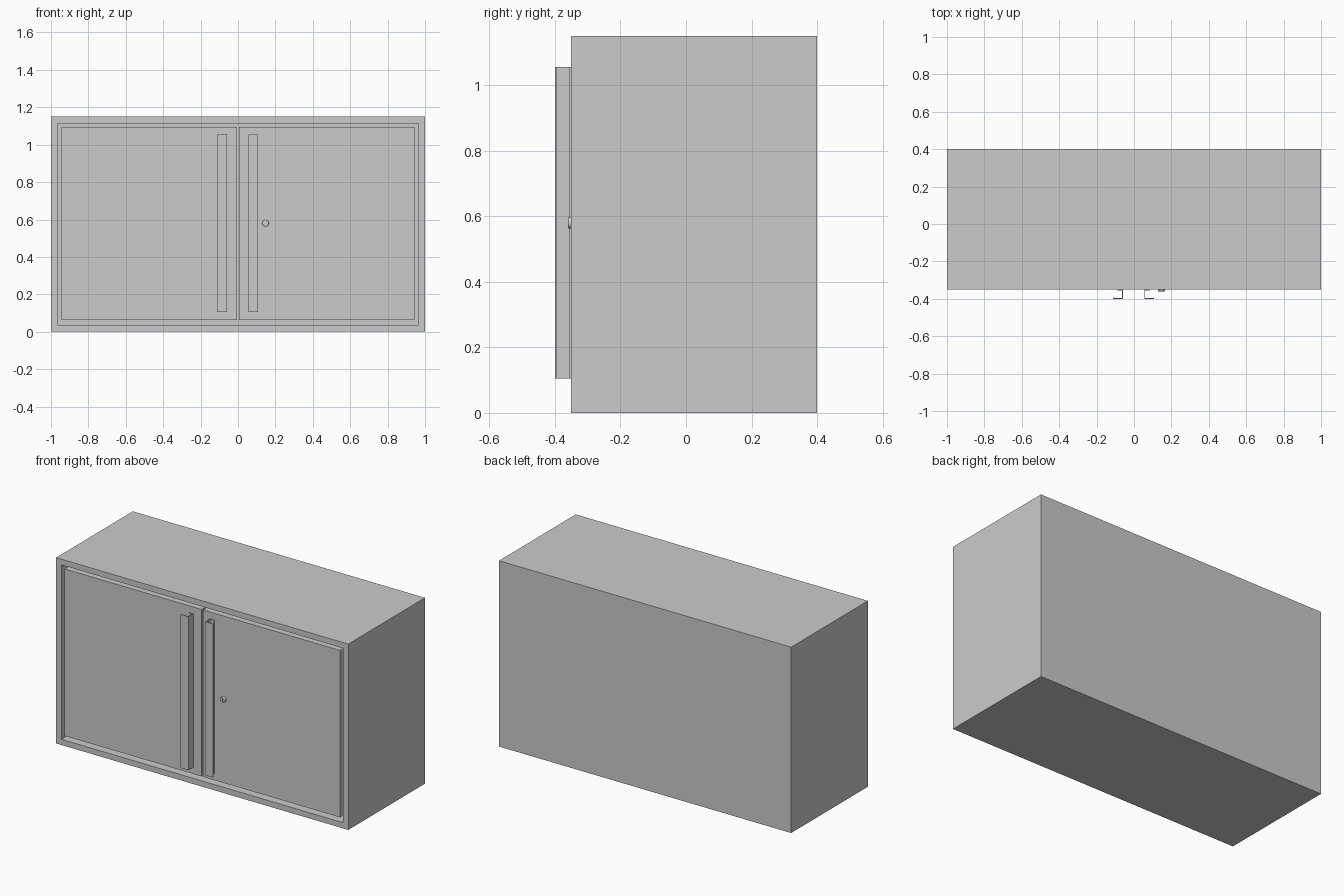
import bpy, bmesh, math
from mathutils import Matrix, Vector

if "Cube" in bpy.data.objects:
    bpy.data.objects.remove(bpy.data.objects["Cube"])


def finish(name, bm):
    bmesh.ops.recalc_face_normals(bm, faces=bm.faces)
    mesh = bpy.data.meshes.new(name)
    bm.to_mesh(mesh)
    bm.free()
    obj = bpy.data.objects.new(name, mesh)
    bpy.context.collection.objects.link(obj)
    return obj


def box_bm(lo, hi):
    lo, hi = Vector(lo), Vector(hi)
    bm = bmesh.new()
    bmesh.ops.create_cube(bm, size=1, matrix=Matrix.Translation((lo + hi) / 2)
                          @ Matrix.Diagonal((*(hi - lo), 1)))
    return bm


# Carcass: box with an inset front opening pushed back to a hollow interior
bm = box_bm((-1, -0.35, 0), (1, 0.4, 1.15))
front = min(bm.faces, key=lambda f: f.calc_center_median().y)
bmesh.ops.inset_region(bm, faces=[front], thickness=0.05)
cavity = bmesh.ops.extrude_face_region(bm, geom=[front])
bmesh.ops.delete(bm, geom=[front], context='FACES')
bmesh.ops.translate(bm, vec=(0, 0.72, 0),
                    verts=[v for v in cavity['geom'] if isinstance(v, bmesh.types.BMVert)])
finish("carcass", bm)

# Handle section: short mounting flange, web, wide grip flange with a small lip
T = 0.005
HANDLE = [(0.083, -0.35), (0.055, -0.35), (0.055, -0.4), (0.108, -0.4), (0.108, -0.393),
          (0.103, -0.393), (0.103, -0.4 + T), (0.055 + T, -0.4 + T),
          (0.055 + T, -0.35 - T), (0.083, -0.35 - T)]

for side, s in (("left", -1), ("right", 1)):
    # Flush door panel with a thin gap all round
    x0, x1 = sorted((s * 0.005, s * 0.943))
    finish(side + "_door", box_bm((x0, -0.349, 0.062), (x1, -0.31, 1.095)))

    # Full-height folded handle
    bm = bmesh.new()
    face = bm.faces.new([bm.verts.new((s * (x + (0.004 if s < 0 else 0)), y, 0.105))
                         for x, y in HANDLE])
    ext = bmesh.ops.extrude_face_region(bm, geom=[face])
    bmesh.ops.translate(bm, vec=(0, 0, 0.95),
                        verts=[v for v in ext['geom'] if isinstance(v, bmesh.types.BMVert)])
    finish(side + "_handle", bm)

# Lock cylinder with rounded rim
bm = bmesh.new()
bmesh.ops.create_cone(bm, cap_ends=True, segments=32, radius1=0.018, radius2=0.018, depth=0.02,
                      matrix=Matrix.Translation((0.147, -0.35, 0.58))
                      @ Matrix.Rotation(math.radians(90), 4, 'X'))
rim = [e for e in bm.edges if all(v.co.y < -0.355 for v in e.verts)]
bmesh.ops.bevel(bm, geom=rim, offset=0.004, segments=3, profile=0.5, affect='EDGES')
lock = finish("lock", bm)

# Key slot cut into the lock face
slot = finish("key_slot_cutter", box_bm((0.145, -0.37, 0.568), (0.149, -0.355, 0.592)))
slot.hide_render = True
slot.hide_set(True)
cut = lock.modifiers.new("key_slot", 'BOOLEAN')
cut.operation = 'DIFFERENCE'
cut.object = slot
bpy.context.view_layer.objects.active = lock
lock.select_set(True)
bpy.ops.object.shade_smooth_by_angle(angle=math.radians(35))
